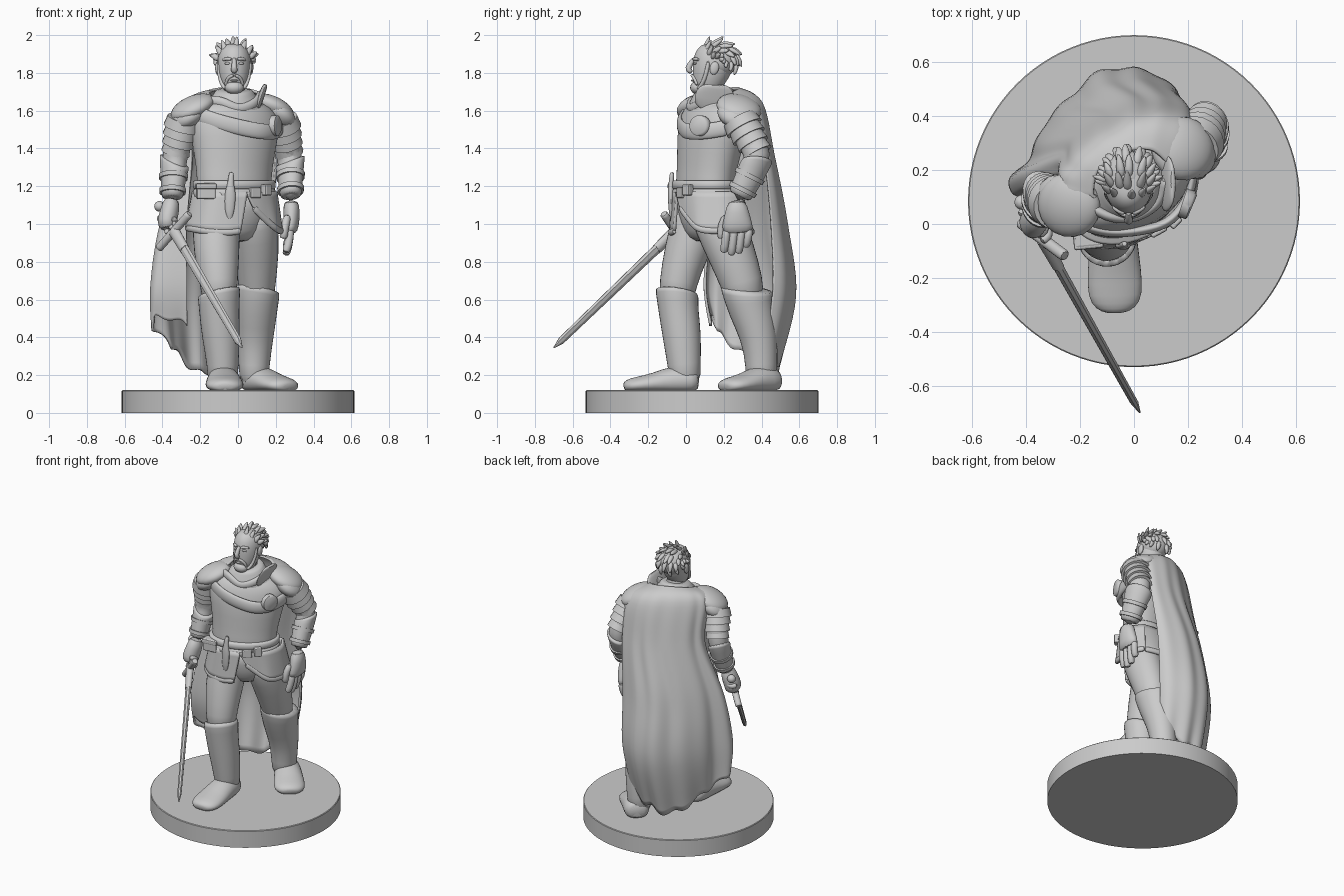
import bpy, math, random
from mathutils import Vector as V
random.seed(4)
TWIST = (math.cos(0.45), math.sin(0.45), 0)   # shoulders and hips are turned


def finish(name, verts, faces, sub=0, angle=40, thick=0):
    me = bpy.data.meshes.new(name)
    me.from_pydata([tuple(v) for v in verts], [], faces)
    ob = bpy.data.objects.new(name, me)
    bpy.context.collection.objects.link(ob)
    bpy.context.view_layer.objects.active = ob
    ob.select_set(True)
    bpy.ops.object.shade_smooth_by_angle(angle=math.radians(angle))
    ob.select_set(False)
    if thick:
        m = ob.modifiers.new("thick", 'SOLIDIFY')
        m.thickness, m.offset = thick, 0
    if sub:
        m = ob.modifiers.new("sub", 'SUBSURF')
        m.levels = m.render_levels = sub
    return ob


def loft(name, rows, ref=(1, 0, 0), n=16, sub=1, floor=None, tilt=None, angle=60):
    """Rows of (x, y, z, r1, r2): ellipses across a path, r1 lying along ref."""
    P = [V(r[:3]) for r in rows]
    verts, faces = [], []
    for i, r in enumerate(rows):
        t = (P[min(i + 1, len(P) - 1)] - P[max(i - 1, 0)]).normalized()
        X = V(ref)
        X = (X - t * X.dot(t)).normalized()
        Y = t.cross(X)
        for k in range(n):
            a = 2 * math.pi * k / n
            o = X * (r[3] * math.cos(a)) + Y * (r[4] * math.sin(a))
            p = P[i] + o
            if tilt and i >= len(rows) - 2:
                p.z += tilt[0] * o.x + tilt[1] * o.y
            if floor is not None:
                p.z = max(p.z, floor)
            verts.append(p)
    for i in range(len(rows) - 1):
        for k in range(n):
            a, b = i * n + k, i * n + (k + 1) % n
            faces.append((a, b, b + n, a + n))
    faces.append(tuple(reversed(range(n))))
    faces.append(tuple(range(len(verts) - n, len(verts))))
    return finish(name, verts, faces, sub, angle)


def tube(name, pts, r, ref=(1, 0, 0), flat=1, n=10, sub=1):
    return loft(name, [(*p, r, r * flat) for p in pts], ref, n, sub)


def spline(pts, n):
    pts = [V(p) for p in pts]
    out = []
    for j in range(n):
        u = j / (n - 1) * (len(pts) - 1)
        i = min(int(u), len(pts) - 2)
        f = u - i
        a, b, c, d = (pts[max(0, min(len(pts) - 1, i + k))] for k in (-1, 0, 1, 2))
        out.append(0.5 * (2 * b + (c - a) * f + (2 * a - 5 * b + 4 * c - d) * f * f + (3 * b - a - 3 * c + d) * f ** 3))
    return out


def sheet(name, rows, nu, nv, thick, bend=None):
    cols = list(zip(*[spline(r, nu) for r in rows]))
    cols = [spline(c, nv) for c in cols]
    verts = [bend(p, i / (nu - 1), j / (nv - 1)) if bend else p for i, c in enumerate(cols) for j, p in enumerate(c)]
    faces = [(i * nv + j, i * nv + j + 1, (i + 1) * nv + j + 1, (i + 1) * nv + j) for i in range(nu - 1) for j in range(nv - 1)]
    return finish(name, verts, faces, 0, 50, thick)


def blob(name, loc, radii, rot=(0, 0, 0)):
    bpy.ops.mesh.primitive_uv_sphere_add(segments=20, ring_count=12, location=loc, rotation=rot)
    ob = bpy.context.object
    ob.name, ob.scale = name, radii
    bpy.ops.object.shade_smooth()
    ob.select_set(False)


def block(name, loc, size, rot=(0, 0, 0), bevel=0.008):
    bpy.ops.mesh.primitive_cube_add(size=1, location=loc, rotation=rot)
    ob = bpy.context.object
    ob.name, ob.scale = name, size
    bpy.ops.object.transform_apply(location=False, rotation=False, scale=True)
    m = ob.modifiers.new("bevel", 'BEVEL')
    m.width, m.segments = bevel, 2
    ob.select_set(False)


# Base
loft("base", [(0, 0.085, 0, .616, .616), (0, 0.085, .116, .616, .616), (0, 0.085, .12, .612, .612)], n=96, sub=0, angle=30)

# Legs, boots and feet
loft("right_thigh", [(-.1, -.05, .58, .095, .095), (-.1, -.045, .68, .1, .1), (-.115, .0, .85, .125, .12), (-.115, .06, 1.02, .13, .14), (-.1, .09, 1.1, .11, .12)])
loft("left_thigh", [(.1, .32, .58, .095, .1), (.1, .3, .68, .1, .115), (.1, .24, .85, .122, .13), (.09, .17, 1.02, .125, .14), (.07, .14, 1.1, .1, .12)])
loft("right_boot", [(-.08, 0, .14, .085, .085), (-.08, -.01, .25, .083, .088), (-.09, -.02, .4, .103, .105), (-.1, -.04, .54, .108, .107), (-.1, -.048, .635, .115, .117), (-.1, -.049, .648, .114, .116)], tilt=(.22, -.22))
loft("left_boot", [(.085, .4, .14, .08, .085), (.085, .4, .25, .082, .085), (.09, .39, .4, .1, .1), (.095, .345, .54, .115, .122), (.1, .32, .65, .124, .145), (.1, .318, .662, .123, .144)], tilt=(-.15, -.3))


def foot(name, heel, d, length):
    prof = [(0, .17, .055, .05), (.08, .17, .085, .075), (.35, .17, .09, .085), (.6, .155, .102, .055), (.85, .145, .105, .045), (.96, .14, .075, .035), (1, .135, .035, .02)]
    loft(name, [(heel[0] + d[0] * length * s, heel[1] + d[1] * length * s, z, w, h) for s, z, w, h in prof], (-d[1], d[0], 0), floor=.118)


foot("right_foot", (-.08, .07), (.03, -1), .4)
foot("left_foot", (.05, .48), (.62, -.78), .36)

# Torso, belt and skirt
loft("hips", [(-.02, .12, .9, .09, .08), (-.02, .12, .96, .17, .13), (-.02, .11, 1.08, .2, .145), (-.02, .1, 1.18, .2, .14)], TWIST, 24)
loft("breastplate", [(-.02, .1, 1.14, .212, .145), (-.02, .1, 1.2, .208, .14), (-.02, .11, 1.3, .213, .142), (-.02, .13, 1.45, .242, .163), (-.02, .145, 1.55, .262, .155), (-.02, .155, 1.62, .22, .13), (-.02, .155, 1.66, .11, .09)], TWIST, 32)
for i, z in enumerate([1.185, 1.14]):
    loft(f"belt_{i}", [(-.02, .1, z, .223, .155), (-.02, .1, z + .007, .23, .162), (-.02, .1, z + .038, .23, .162), (-.02, .1, z + .045, .222, .154)], TWIST, 40, 0)
block("belt_pouch", (-.17, -.055, 1.175), (.1, .06, .085), (0, 0, .1))
block("pouch_flap", (-.17, -.06, 1.2), (.11, .066, .03), (0, 0, .1))
block("belt_buckle", (.09, -.025, 1.165), (.065, .03, .055), (0, 0, .5))
block("side_pouch", (.15, .01, 1.18), (.05, .04, .06), (0, 0, .8))
loft("belt_dagger", [(-.045, -.075, 1.02, .012, .008), (-.045, -.08, 1.07, .028, .014), (-.04, -.08, 1.17, .033, .018), (-.04, -.08, 1.2, .018, .014), (-.035, -.075, 1.26, .016, .014), (-.035, -.073, 1.275, .01, .01)], n=10)

skirt = {
    "right": [[(-.2, .18, 1.17), (-.235, .05, 1.17), (-.15, -.055, 1.17), (-.04, -.065, 1.17), (.05, -.045, 1.17)],
              [(-.25, .18, .98), (-.27, .03, .98), (-.18, -.07, .965), (-.07, -.08, .955), (.015, -.06, .965)]],
    "left": [[(.04, -.05, 1.17), (.12, .0, 1.17), (.18, .08, 1.17), (.2, .2, 1.17), (.15, .29, 1.17)],
             [(.08, -.03, 1.09), (.15, .02, 1.02), (.21, .08, .97), (.23, .22, .965), (.18, .33, .965)]],
    "back": [[(.16, .28, 1.17), (.08, .29, 1.17), (-.03, .28, 1.17), (-.13, .24, 1.17), (-.21, .17, 1.17)],
             [(.18, .32, .965), (.09, .35, .96), (-.04, .34, .96), (-.16, .28, .96), (-.25, .18, .98)]]}
for side, rows in skirt.items():
    sheet(f"{side}_skirt", rows, 20, 6, .016)
    tube(f"{side}_skirt_hem", spline(rows[1], 12), .02, (0, 0, 1), .7, 8)

# Chest strap with its round clasp, collar and raised neck guard
strap = spline([(-.25, .05, 1.6), (-.2, .0, 1.575), (-.1, -.03, 1.54), (.02, -.025, 1.51), (.13, .01, 1.49), (.2, .1, 1.49), (.225, .22, 1.51)], 20)
loft("chest_strap", [(*p, .042, .018) for p in strap], (0, 0, 1))
loft("round_clasp", [(.18, .08, 1.52, .055, .055), (.21, .07, 1.52, .055, .055), (.217, .067, 1.52, .042, .042)], (0, 0, 1), 24, 0)
loft("collar", [(-.02, .15, 1.56, .22, .155), (-.02, .145, 1.62, .18, .135), (-.02, .145, 1.665, .125, .115), (-.02, .145, 1.705, .1, .107), (-.02, .145, 1.715, .085, .095)], TWIST, 24, tilt=(0, .15))
tube("collar_roll", spline([(-.2, .09, 1.645), (-.1, .03, 1.65), (0, .025, 1.61), (.09, .08, 1.64), (.12, .17, 1.69)], 14), .028, (0, 0, 1), .7)
loft("neck_guard", [(.1, .15, 1.6, .1, .016), (.12, .15, 1.67, .115, .018), (.14, .16, 1.725, .09, .015), (.147, .16, 1.74, .05, .01)], (0, 1, 0))
loft("neck", [(-.02, .16, 1.58, .08, .08), (-.02, .14, 1.78, .062, .068)])

# Arms: (side, shoulder, elbow, wrist, outward sign)
arms = [("right", V((-.28, .06, 1.58)), V((-.335, .12, 1.36)), V((-.35, .04, 1.11)), -1),
        ("left", V((.22, .27, 1.58)), V((.275, .39, 1.36)), V((.28, .27, 1.12)), 1)]
for side, s, e, w, sg in arms:
    loft(f"{side}_arm", [(*s, .09, .09), (*s.lerp(e, .5), .08, .085), (*e, .064, .072), (*e.lerp(w, .3), .066, .076), (*w, .045, .05)], TWIST)
    for i in range(4):
        a, b = s.lerp(e, .1 + i * .2), s.lerp(e, .33 + i * .2)
        r = .095 - i * .007
        loft(f"{side}_arm_plate_{i}", [(*a, r * .93, r * .96), (*b, r * 1.03, r * 1.08), (*b.lerp(s, .02), r * .9, r * .9)], TWIST, 20, 0, angle=35)
    up = e.lerp(w, .12)
    loft(f"{side}_forearm_guard", [(*w.lerp(e, .1), .052, .06), (*w.lerp(e, .16), .058, .066), (*w.lerp(e, .55), .066, .078), (*up, .076, .098), (*up.lerp(e, .2), .075, .097)], TWIST, 20, tilt=(sg * .35, .5))
    for k in (.25, .55):
        loft(f"{side}_guard_band_{k}", [(*w.lerp(e, k - .04), .063 + k * .02, .072 + k * .02), (*w.lerp(e, k + .05), .065 + k * .02, .075 + k * .02)], TWIST, 20, 0)
    # Flattened shoulder plate over a wider lower one
    blob(f"{side}_shoulder_plate", s + V((-sg * .04, .01, .035)), (.125, .12, .06), (0, sg * .45, .45))
    blob(f"{side}_shoulder_lower_plate", s + V((-sg * .015, .01, .0)), (.11, .118, .065), (0, sg * .65, .45))

# Open left hand
loft("left_palm", [(.28, .27, 1.13, .042, .047), (.285, .27, 1.06, .044, .065), (.28, .272, .99, .044, .084), (.272, .275, .95, .036, .082)])
for i in range(4):
    y, l = .218 + i * .039, (.12, .135, .125, .09)[i]
    tube(f"left_finger_{i}", [(.275, y, .98), (.275, y - .005, .94), (.265, y - .012, .97 - l * .7), (.25, y - .02, .965 - l)], .024, n=8)
tube("left_thumb", [(.265, .22, 1.05), (.25, .19, 1.0), (.243, .185, .95), (.24, .19, .92)], .024, n=8)

# Sword held by the right hand
grip, tip = V((-.32, -.09, .93)), V((.022, -.7, .345))
d = (grip - tip).normalized()
g = V((.08, -.06, .09)).normalized()
at = lambda t: grip + d * t
loft("sword_blade", [(*tip, .003, .003), (*(tip + d * .06), .023, .014), (*at(-.1), .029, .019), (*at(.04), .031, .02)], g, 8, 0, angle=15)
loft("blade_collar", [(*at(-.1), .031, .022), (*at(.05), .034, .026)], g, 8, 0)
tube("sword_grip", [at(.03), at(.24)], .02, g)
blob("sword_pommel", at(.255), (.028, .028, .028))
tube("sword_guard", [at(.05) + g * t for t in (-.14, -.13, -.06, 0, .06, .13, .14)], .023, d)
hand = at(.13)
loft("right_palm", [(-.35, .04, 1.14, .045, .05), (-.36, .02, 1.07, .05, .06), (*(hand + V((-.01, .01, 0))), .055, .065), (*(hand - V((0, 0, .045))), .045, .055)])
side = d.cross(g)
for i in range(4):
    c = at(.075 + i * .036)
    tube(f"right_finger_{i}", [c + (g * math.cos(a) + side * math.sin(a)) * .037 for a in (-.6, .3, 1.2, 2.1, 3, 3.9)], .02, d, n=8)

# Head and face
hx = -.02
loft("head", [(hx, .085, 1.695, .035, .045), (hx, .1, 1.715, .06, .072), (hx, .12, 1.77, .08, .09), (hx, .138, 1.82, .089, .107), (hx, .15, 1.89, .09, .108), (hx, .16, 1.94, .065, .08), (hx, .16, 1.955, .03, .04)], n=24)
loft("nose", [(hx, .045, 1.88, .012, .012), (hx, .028, 1.855, .013, .014), (hx, .01, 1.825, .017, .02), (hx, .016, 1.81, .019, .018), (hx, .035, 1.805, .012, .01)], n=10)
blob("beard", (hx, .06, 1.722), (.05, .038, .035))
blob("lower_lip", (hx, .037, 1.76), (.02, .01, .006))
for s in (-1, 1):
    tube("moustache", [(hx, .03, 1.788), (hx + s * .022, .036, 1.783), (hx + s * .042, .05, 1.762), (hx + s * .045, .06, 1.73)], .01, (0, 0, 1), n=8)
    tube("brow", [(hx + s * .012, .04, 1.87), (hx + s * .035, .045, 1.877), (hx + s * .064, .07, 1.868)], .01, (0, 0, 1), n=8)
    blob("eye", (hx + s * .036, .049, 1.85), (.016, .01, .007), (0, 0, s * .3))
    blob("ear", (hx + s * .089, .15, 1.825), (.012, .024, .035), (-.2, 0, 0))
    tube("sideburn", [(hx + s * .082, .12, 1.87), (hx + s * .082, .11, 1.8), (hx + s * .066, .085, 1.735), (hx + s * .042, .06, 1.712)], .012, n=8)

# Hair: a cap and locks combed from the brow over to the nape
blob("hair_cap", (hx, .178, 1.865), (.092, .095, .09))
for row, (v, m, lift) in enumerate([(-.8, 7, .035), (-.3, 7, .03), (.25, 7, .022), (.8, 7, .018), (1.35, 7, .014), (1.85, 6, .008)]):
    for k in range(m):
        u = (k / (m - 1) - .5) * 2.5 + random.uniform(-.12, .12)
        on = lambda a, h: V((hx + (.09 + h) * math.sin(u), .172 + (.1 + h) * math.sin(a) * math.cos(u), 1.862 + (.09 + h) * math.cos(a) * math.cos(u)))
        h = lift * random.uniform(.8, 1.3)
        pts = [on(v - .25, -.008), on(v, .006), on(v + .3, .012 + h * .3), on(v + .5, .012 + h)]
        pts[3].z = min(pts[3].z, 1.995)
        loft(f"hair_lock_{row}_{k}", [(*p, *r) for p, r in zip(pts, [(.012, .01), (.019, .015), (.016, .012), (.004, .004)])], (math.cos(u), 0, -math.sin(u)), 8)

# Cape, hanging in folds from the collar, one edge curling to the front
cape = [[(-.14, .1, 1.68), (-.15, .12, 1.69), (-.13, .2, 1.71), (-.04, .265, 1.72), (.06, .275, 1.71), (.12, .23, 1.69)],
        [(-.25, .11, 1.64), (-.27, .15, 1.64), (-.22, .24, 1.65), (-.08, .35, 1.65), (.08, .4, 1.64), (.2, .36, 1.62)],
        [(-.24, .17, 1.36), (-.28, .2, 1.36), (-.24, .3, 1.36), (-.09, .42, 1.36), (.08, .465, 1.36), (.21, .42, 1.36)],
        [(-.27, .13, 1.0), (-.4, .15, 1.0), (-.34, .28, 1.0), (-.19, .45, 1.0), (0, .535, 1.0), (.18, .46, 1.0)],
        [(-.27, .1, .68), (-.45, .12, .68), (-.37, .28, .65), (-.22, .49, .62), (-.01, .58, .62), (.17, .47, .65)],
        [(-.27, .13, .46), (-.45, .14, .5), (-.35, .25, .34), (-.21, .42, .23), (-.03, .49, .24), (.13, .42, .34)]]


def folds(p, u, v):
    out = V((p.x + .05, p.y - .1, 0)).normalized()
    wave = .6 * math.sin(u * 29 + .5 * math.sin(v * 3)) + .4 * math.sin(u * 47 + 1)
    p = p + out * (.015 * min(1, v * 1.4) * min(1, u * 3) * wave)
    p.z += max(0, v - .85) * .2 * math.sin(u * 31) * math.cos(u * 13)
    return p


sheet("cape", cape, 84, 36, .014, folds)
